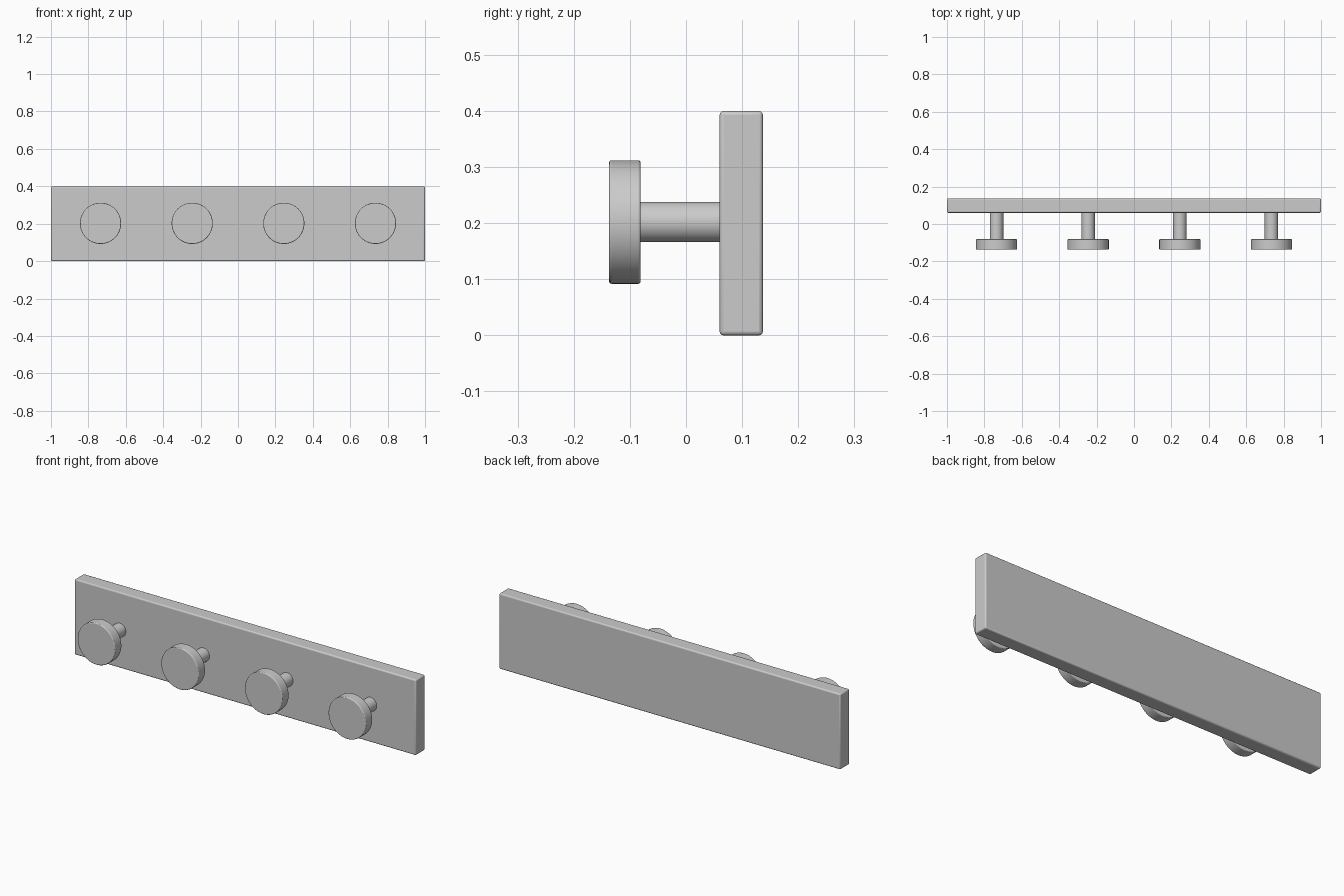
import bpy
import bmesh
import math
from mathutils import Matrix

cube = bpy.data.objects.get("Cube")
if cube:
    bpy.data.objects.remove(cube, do_unlink=True)

GREY = (0.6, 0.6, 0.6, 1.0)
grey = bpy.data.materials.new("plain grey")
grey.use_nodes = True
grey.diffuse_color = GREY
grey.node_tree.nodes["Principled BSDF"].inputs["Base Color"].default_value = GREY


def finish(name, bm, location, bevel=0):
    """Turn a bmesh into a smooth-shaded object with optional rounded edges."""
    mesh = bpy.data.meshes.new(name)
    bm.to_mesh(mesh)
    bm.free()
    mesh.materials.append(grey)
    obj = bpy.data.objects.new(name, mesh)
    obj.location = location
    bpy.context.collection.objects.link(obj)
    if bevel:
        mod = obj.modifiers.new("rounded edges", "BEVEL")
        mod.width = bevel
        mod.segments = 3
        mod.limit_method = "ANGLE"
        mod.angle_limit = math.radians(40)
    bpy.ops.object.select_all(action="DESELECT")
    obj.select_set(True)
    bpy.context.view_layer.objects.active = obj
    bpy.ops.object.shade_smooth_by_angle(angle=math.radians(35))
    return obj


def cylinder(name, radius, x, y0, y1, z, bevel=0):
    """Cylinder lying along y between y0 and y1."""
    bm = bmesh.new()
    bmesh.ops.create_cone(bm, cap_ends=True, segments=64, radius1=radius,
                          radius2=radius, depth=y1 - y0,
                          matrix=Matrix.Rotation(math.pi / 2, 4, "X"))
    return finish(name, bm, (x, (y0 + y1) / 2, z), bevel)


# Wall board
bm = bmesh.new()
bmesh.ops.create_cube(bm, size=1, matrix=Matrix.Diagonal((2, 0.077, 0.4, 1)))
finish("back_board", bm, (0, 0.0985, 0.2), 0.007)

# Row of four pegs, each a stem with a round disc knob
PEG_Z = 0.202
for i in range(4):
    x = (i - 1.5) * 0.49
    cylinder(f"peg_stem_{i + 1}", 0.036, x, -0.085, 0.065, PEG_Z)
    cylinder(f"peg_knob_{i + 1}", 0.11, x, -0.137, -0.081, PEG_Z, 0.004)
